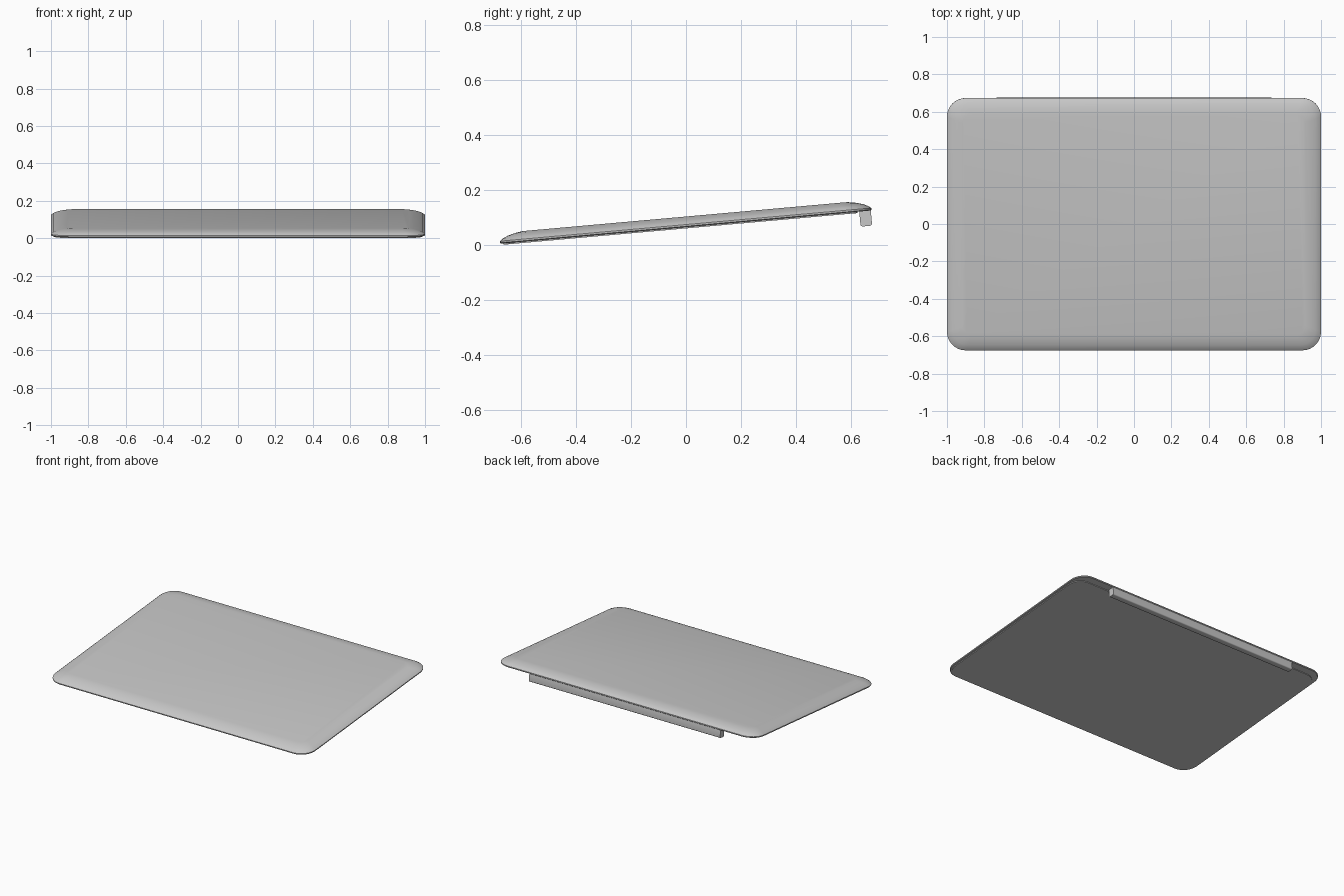
import bpy, bmesh, math
from mathutils import Matrix

cube = bpy.data.objects.get("Cube")
if cube:
    bpy.data.objects.remove(cube)

# Single silver-grey finish
grey = bpy.data.materials.new("silver_grey")
grey.use_nodes = True
colour = (0.57, 0.57, 0.57, 1)
grey.diffuse_color = colour
grey.node_tree.nodes["Principled BSDF"].inputs["Base Color"].default_value = colour

HALF_X, HALF_Y, RADIUS = 1.0, 0.677, 0.1
TILT = Matrix.Translation((0, 0, 0.06)) @ Matrix.Rotation(math.radians(5.1), 4, "X")


def rounded_outline(x0, x1, y0, y1, r, steps=8):
    """Points around a rectangle with rounded corners, anticlockwise."""
    corners = [(x1 - r, y1 - r), (x0 + r, y1 - r), (x0 + r, y0 + r), (x1 - r, y0 + r)]
    pts = []
    for q, (cx, cy) in enumerate(corners):
        for i in range(steps + 1):
            a = math.pi / 2 * (q + i / steps)
            pts.append((cx + r * math.cos(a), cy + r * math.sin(a)))
    return pts


def finish(bm, name):
    bmesh.ops.recalc_face_normals(bm, faces=bm.faces)
    mesh = bpy.data.meshes.new(name)
    bm.to_mesh(mesh)
    bm.free()
    mesh.materials.append(grey)
    obj = bpy.data.objects.new(name, mesh)
    bpy.context.collection.objects.link(obj)
    obj.matrix_world = TILT
    bpy.ops.object.select_all(action="DESELECT")
    obj.select_set(True)
    bpy.context.view_layer.objects.active = obj
    bpy.ops.object.shade_smooth_by_angle(angle=math.radians(30))
    return obj


def loft(name, layers):
    """Skin a stack of (outline, height) layers and cap both ends."""
    bm = bmesh.new()
    rings = [[bm.verts.new((x, y, z)) for x, y in pts] for pts, z in layers]
    for low, high in zip(rings, rings[1:]):
        for i in range(len(low)):
            j = (i + 1) % len(low)
            bm.faces.new((low[i], low[j], high[j], high[i]))
    bm.faces.new(rings[0][::-1])
    bm.faces.new(rings[-1])
    return finish(bm, name)


def inset_outline(d):
    return rounded_outline(-HALF_X + d, HALF_X - d, -HALF_Y + d, HALF_Y - d,
                           RADIUS - 0.6 * d)


# Lid shell: thin straight rim, then a soft crown up to the flat top
profile = [(0.003, 0.005), (0, 0.008), (0, 0.014), (0.012, 0.023),
           (0.03, 0.031), (0.055, 0.038), (0.085, 0.043)]
loft("lid_shell", [(inset_outline(d), z) for d, z in profile])

# Inner panel: slightly proud of the underside, stopping short of the hinge
panel = rounded_outline(-HALF_X + 0.015, HALF_X - 0.015, -HALF_Y + 0.012, 0.625, 0.085)
loft("inner_panel", [(panel, 0), (panel, 0.008)])

# Hinge bar: rounded section hanging below the back edge
section = rounded_outline(0.632, 0.674, -0.05, 0.012, 0.008, steps=4)
bm = bmesh.new()
ends = [[bm.verts.new((x, y, z)) for y, z in section] for x in (-0.735, 0.735)]
for i in range(len(section)):
    j = (i + 1) % len(section)
    bm.faces.new((ends[0][i], ends[0][j], ends[1][j], ends[1][i]))
for end in ends:
    bm.faces.new(end)
finish(bm, "hinge_bar")
